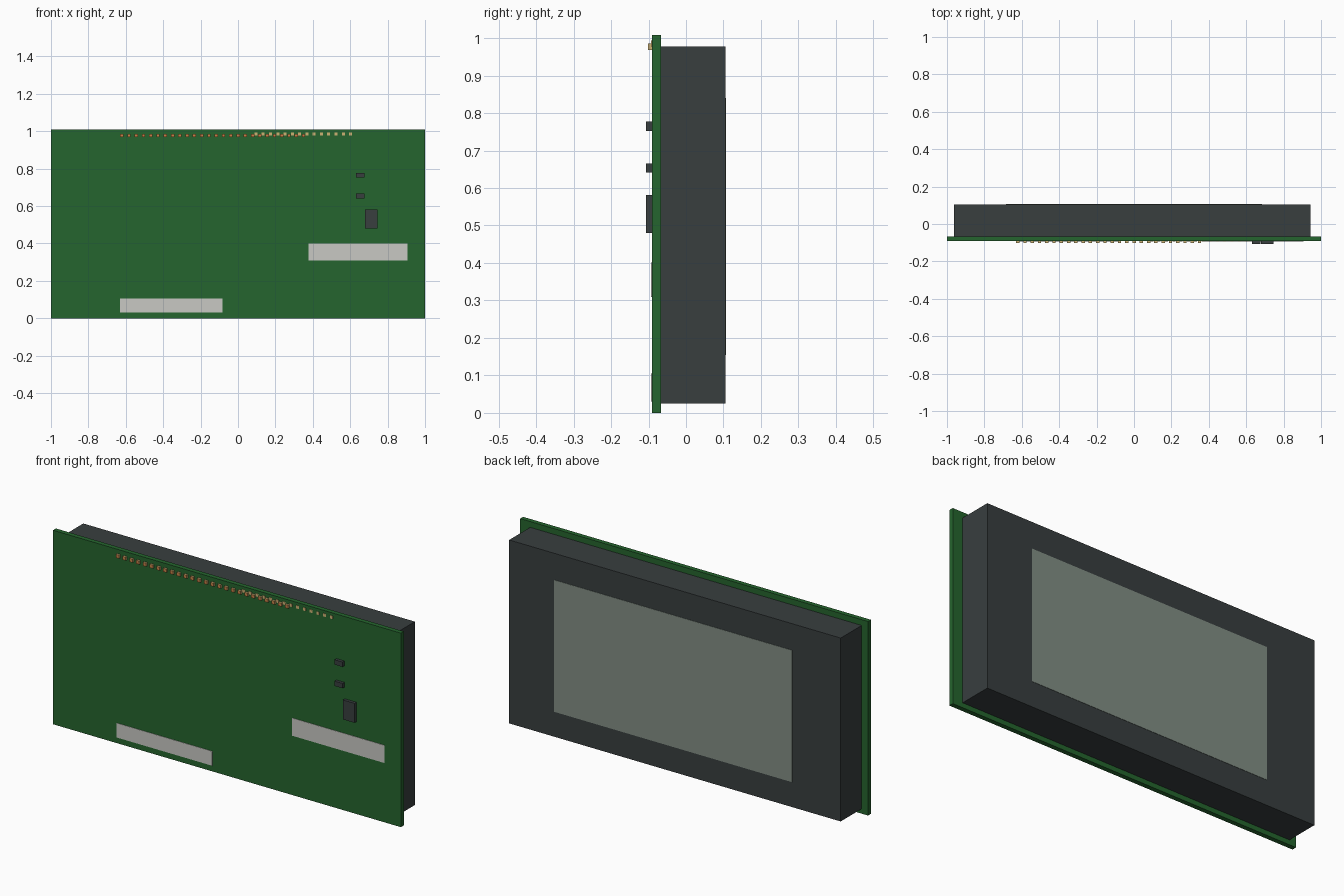
import bpy
import bmesh
from mathutils import Matrix, Vector

cube = bpy.data.objects.get("Cube")
if cube:
    bpy.data.objects.remove(cube, do_unlink=True)


def linear(c):
    c /= 255
    return c / 12.92 if c <= 0.04045 else ((c + 0.055) / 1.055) ** 2.4


def material(name, r, g, b):
    m = bpy.data.materials.new(name)
    m.use_nodes = True
    col = (linear(r), linear(g), linear(b), 1)
    m.diffuse_color = col
    bsdf = m.node_tree.nodes["Principled BSDF"]
    bsdf.inputs["Base Color"].default_value = col
    bsdf.inputs["Roughness"].default_value = 0.6
    return m


GREEN = material("board green", 37, 101, 46)
BLACK = material("dark plastic", 56, 62, 63)
GLASS = material("screen grey green", 130, 142, 132)
SILVER = material("light grey", 200, 200, 195)
GOLD = material("gold", 206, 178, 116)
COPPER = material("copper", 200, 132, 72)


def add_box(bm, x, y, z):
    """Box between the (min, max) pairs of each axis."""
    size = Vector((x[1] - x[0], y[1] - y[0], z[1] - z[0]))
    mid = Vector((sum(x) / 2, sum(y) / 2, sum(z) / 2))
    bmesh.ops.create_cube(bm, size=1, matrix=Matrix.Translation(mid) @ Matrix.Diagonal(size).to_4x4())


def finish(bm, name, *mats):
    me = bpy.data.meshes.new(name)
    bm.to_mesh(me)
    bm.free()
    for m in mats:
        me.materials.append(m)
    ob = bpy.data.objects.new(name, me)
    bpy.context.collection.objects.link(ob)
    return ob


def box(name, mat, x, y, z):
    bm = bmesh.new()
    add_box(bm, x, y, z)
    return finish(bm, name, mat)


BOARD_FRONT, BOARD_BACK = -0.091, -0.067

# Circuit board, display housing and screen
box("circuit_board", GREEN, (-1, 1), (BOARD_FRONT, BOARD_BACK), (0, 1.008))
box("display_housing", BLACK, (-0.963, 0.943), (BOARD_BACK, 0.105), (0.025, 0.978))
box("screen", GLASS, (-0.685, 0.684), (0.104, 0.1065), (0.155, 0.84))

# Flat label strips
strip_y = (-0.093, BOARD_FRONT)
box("lower_strip", SILVER, (-0.632, -0.083), strip_y, (0.03, 0.105))
box("upper_strip", SILVER, (0.377, 0.906), strip_y, (0.309, 0.401))

# Chips
chip_y = (-0.107, BOARD_FRONT)
box("large_chip", BLACK, (0.678, 0.745), chip_y, (0.48, 0.581))
for i, z in enumerate((0.641, 0.752)):
    box(f"small_chip_{i + 1}", BLACK, (0.63, 0.676), chip_y, (z, z + 0.025))


def pin_row(name, first_x, count, z, front, half, *mats):
    """Row of square pins; a second material colours their tips."""
    bm = bmesh.new()
    for i in range(count):
        x = first_x + i * 0.0389
        add_box(bm, (x - half, x + half), (front, BOARD_FRONT), (z - half, z + half))
    bm.normal_update()
    if len(mats) > 1:
        for f in bm.faces:
            f.material_index = int(f.normal.y < -0.5)
    return finish(bm, name, *mats)


# Connector pins and the row of flat contacts
pin_row("connector_pins", -0.622, 26, 0.977, -0.102, 0.009, GOLD, COPPER)
pin_row("flat_contacts", 0.096, 14, 0.985, -0.093, 0.008, GOLD)
